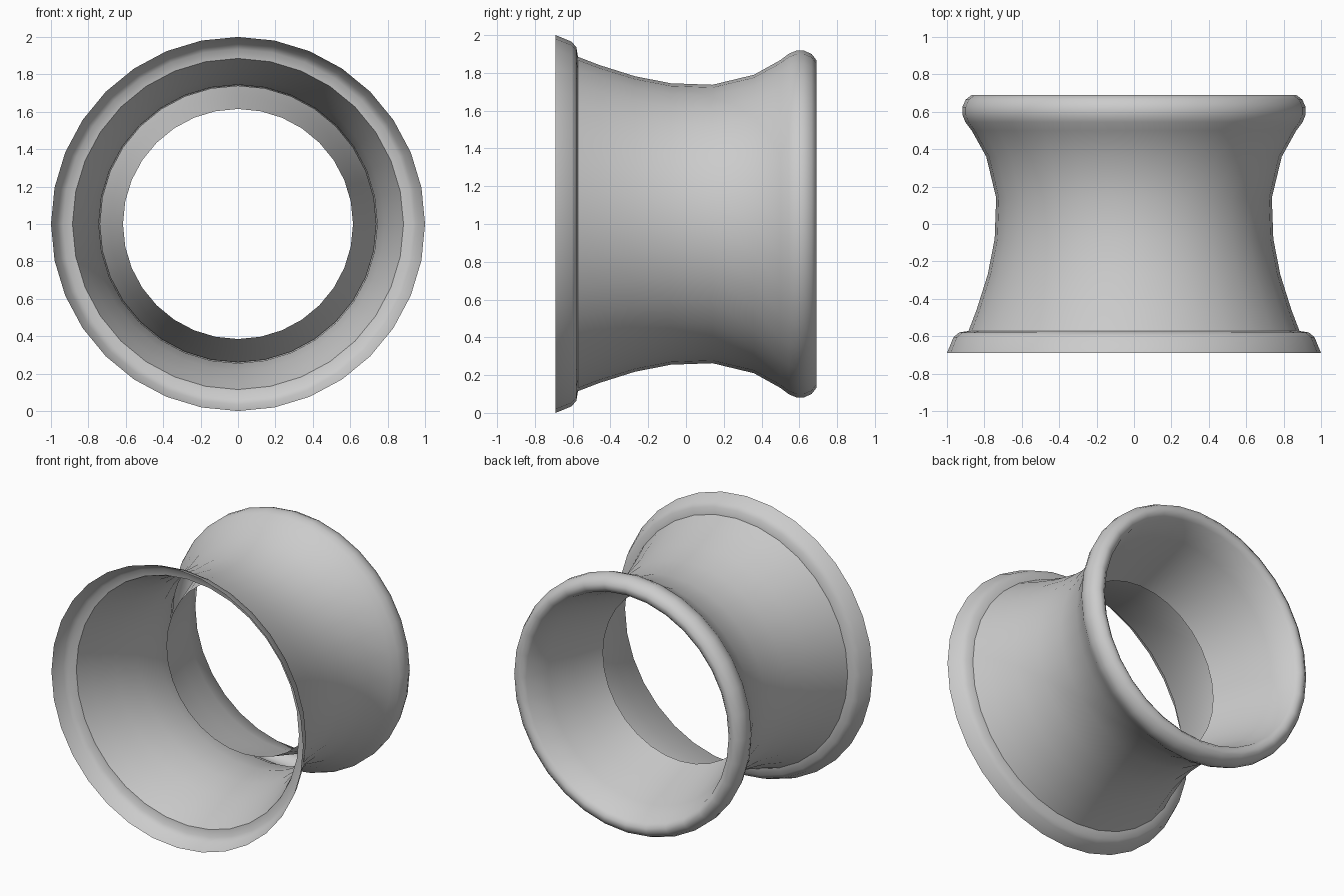
import bpy, bmesh, math

if "Cube" in bpy.data.objects:
    bpy.data.objects.remove(bpy.data.objects["Cube"])

SEGMENTS = 32

# Profile as (y, radius): front flange, waisted outer wall, rolled rear lip,
# then the inner funnel that ends open at the waist
flange = [(-0.69, 1.0), (-0.605, 0.965), (-0.58, 0.935), (-0.572, 0.885)]
waist = [(-0.46, 0.842), (-0.27, 0.782), (-0.08, 0.745), (0.14, 0.737), (0.36, 0.79)]
lip = [(0.50, 0.868), (0.545, 0.902), (0.585, 0.918), (0.625, 0.918),
       (0.665, 0.90), (0.69, 0.868), (0.69, 0.835), (0.665, 0.805)]
funnel = [(0.50, 0.745), (0.30, 0.685), (0.065, 0.615)]


def lathe(name, profile):
    """Spin a (y, radius) profile around the y axis at z = 1."""
    bm = bmesh.new()
    rings = []
    for y, r in profile:
        ring = []
        for i in range(SEGMENTS):
            a = 2 * math.pi * i / SEGMENTS
            ring.append(bm.verts.new((r * math.sin(a), y, 1 + r * math.cos(a))))
        rings.append(ring)
    for a, b in zip(rings, rings[1:]):
        for i in range(SEGMENTS):
            j = (i + 1) % SEGMENTS
            bm.faces.new((a[i], b[i], b[j], a[j]))
    # Outer wall faces away from the axis
    bm.normal_update()
    f = bm.faces[:][SEGMENTS * 5]
    c = f.calc_center_median()
    if f.normal.x * c.x + f.normal.z * (c.z - 1) < 0:
        bmesh.ops.reverse_faces(bm, faces=bm.faces[:])
    mesh = bpy.data.meshes.new(name)
    bm.to_mesh(mesh)
    bm.free()
    obj = bpy.data.objects.new(name, mesh)
    bpy.context.collection.objects.link(obj)
    return obj


# Flared hollow ring body
body = lathe("flared_tunnel_ring", flange + waist + lip + funnel)
bpy.context.view_layer.objects.active = body
body.select_set(True)
bpy.ops.object.shade_smooth_by_angle(angle=math.radians(40))
